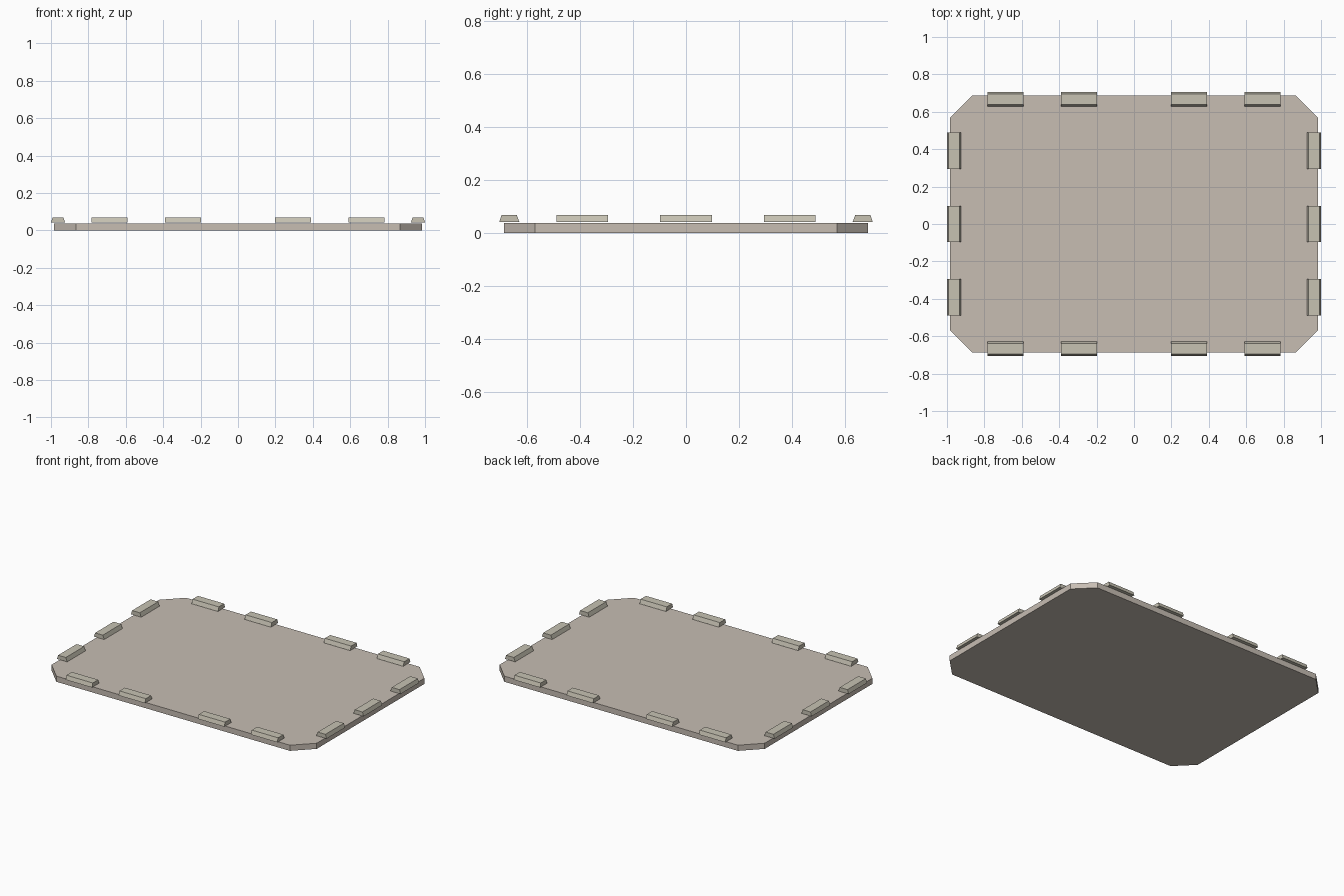
import bpy, bmesh, math
from mathutils import Matrix

if "Cube" in bpy.data.objects:
    bpy.data.objects.remove(bpy.data.objects["Cube"])


def material(name, rgb):
    m = bpy.data.materials.new(name)
    m.diffuse_color = (*rgb, 1)
    m.use_nodes = True
    m.node_tree.nodes["Principled BSDF"].inputs["Base Color"].default_value = m.diffuse_color
    return m


stone = material("warm_stone", (0.57, 0.51, 0.45))
pale = material("pale_trim", (0.57, 0.54, 0.45))


def prism(name, outline, depth, matrix, mat):
    """Extrude a closed 2D outline along local z, then place it."""
    bm = bmesh.new()
    face = bm.faces.new([bm.verts.new((x, y, 0)) for x, y in outline])
    ext = bmesh.ops.extrude_face_region(bm, geom=[face])
    bmesh.ops.translate(bm, vec=(0, 0, depth),
                        verts=[v for v in ext["geom"] if isinstance(v, bmesh.types.BMVert)])
    bmesh.ops.transform(bm, matrix=matrix, verts=bm.verts)
    bmesh.ops.recalc_face_normals(bm, faces=bm.faces)
    me = bpy.data.meshes.new(name)
    bm.to_mesh(me)
    bm.free()
    me.materials.append(mat)
    ob = bpy.data.objects.new(name, me)
    bpy.context.collection.objects.link(ob)
    return ob


# base plate with clipped corners
X, Y, C = 0.983, 0.687, 0.117
plate = [(X, -Y + C), (X, Y - C), (X - C, Y), (-X + C, Y),
         (-X, Y - C), (-X, -Y + C), (-X + C, -Y), (X - C, -Y)]
prism("base_plate", plate, 0.038, Matrix.Identity(4), stone)

# rim blocks: trapezoid section (outward, up), floating just above the plate
section = [(0, 0.042), (-0.076, 0.042), (-0.066, 0.069), (-0.009, 0.069)]
HALF = 0.0975
# local x -> outward, local y -> up, local z -> along the edge
stand = Matrix.Rotation(math.pi / 2, 4, 'X') @ Matrix.Translation((0, 0, -HALF))


def rim_block(name, reach, along, turn):
    m = (Matrix.Rotation(turn, 4, 'Z')
         @ Matrix.Translation((reach, along, 0)) @ stand)
    prism(name, section, 2 * HALF, m, pale)


for side, turn in (("right", 0), ("left", math.pi)):
    for i, p in enumerate((-0.392, 0, 0.392)):
        rim_block(f"{side}_rim_block_{i + 1}", 1.0, p, turn)
for side, turn in (("back", math.pi / 2), ("front", -math.pi / 2)):
    for i, p in enumerate((-0.687, -0.294, 0.294, 0.687)):
        rim_block(f"{side}_rim_block_{i + 1}", 0.705, p, turn)
